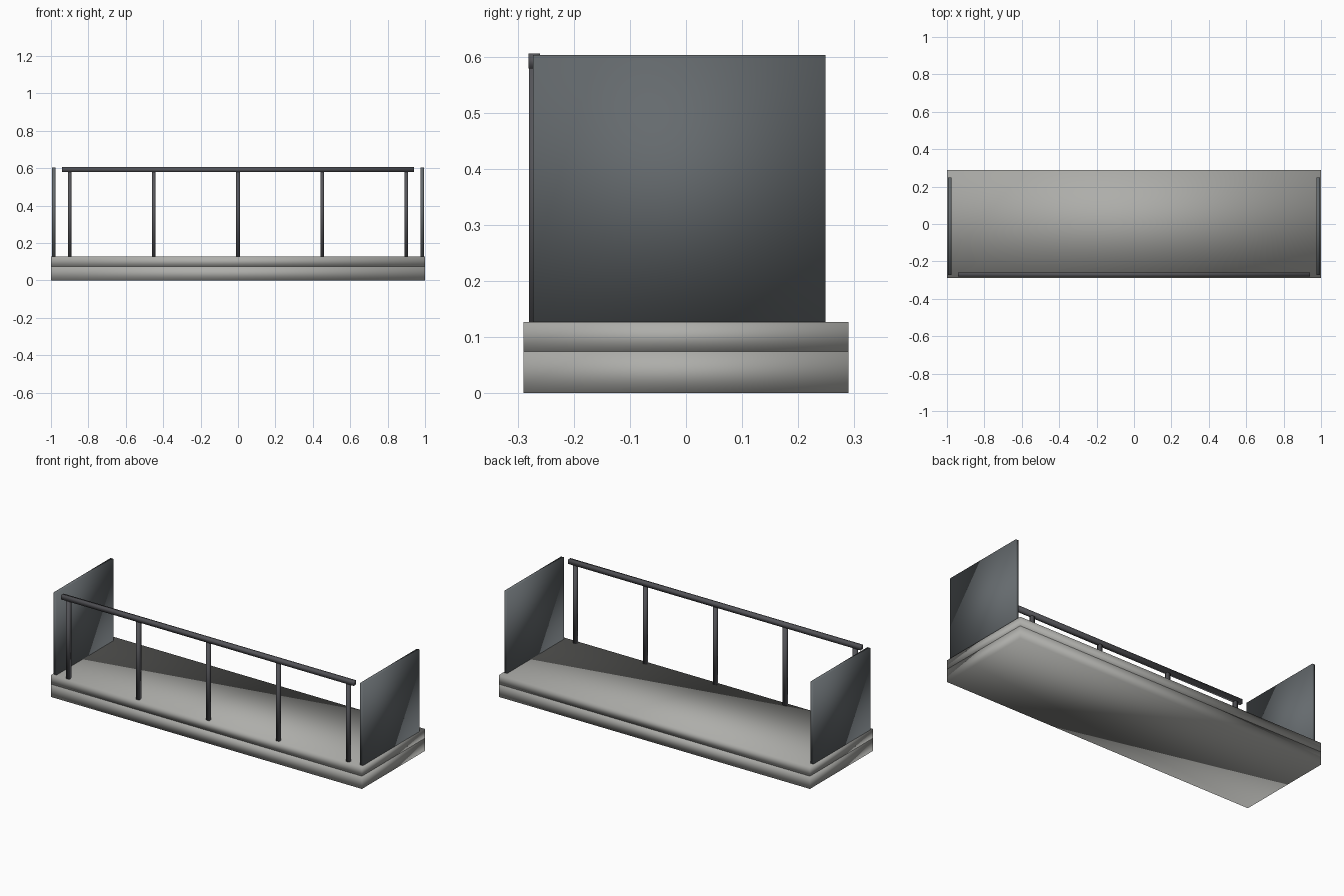
import bpy
import bmesh

cube = bpy.data.objects.get("Cube")
if cube:
    bpy.data.objects.remove(cube, do_unlink=True)


def material(name, color):
    mat = bpy.data.materials.new(name)
    mat.use_nodes = True
    mat.diffuse_color = color
    mat.node_tree.nodes["Principled BSDF"].inputs["Base Color"].default_value = color
    return mat


def box(name, x, y, z, mat):
    """Soft-shaded box spanning the (low, high) ranges."""
    bm = bmesh.new()
    bmesh.ops.create_cube(bm, size=1)
    for v in bm.verts:
        v.co = [span[0] if c < 0 else span[1] for c, span in zip(v.co, (x, y, z))]
    for f in bm.faces:
        f.smooth = True
    mesh = bpy.data.meshes.new(name)
    bm.to_mesh(mesh)
    bm.free()
    mesh.materials.append(mat)
    obj = bpy.data.objects.new(name, mesh)
    bpy.context.collection.objects.link(obj)
    return obj


concrete = material("concrete grey", (0.42, 0.42, 0.40, 1))
panel_grey = material("panel slate", (0.13, 0.145, 0.155, 1))
metal = material("railing metal", (0.09, 0.09, 0.10, 1))

# Floor slab in two layers
depth = (-0.29, 0.29)
box("slab_base", (-1, 1), depth, (0, 0.074), concrete)
box("slab_top", (-1, 1), depth, (0.074, 0.127), concrete)

# End screens
for side, x in (("left", (0.976, 0.994)), ("right", (-0.994, -0.976))):
    box(side + "_screen", x, (-0.273, 0.249), (0.127, 0.603), panel_grey)

# Front railing
for i in range(5):
    x = (i - 2) * 0.45
    box(f"railing_post_{i + 1}", (x - 0.01, x + 0.01), (-0.28, -0.26), (0.127, 0.58), metal)
box("handrail", (-0.94, 0.94), (-0.281, -0.26), (0.579, 0.605), metal)
